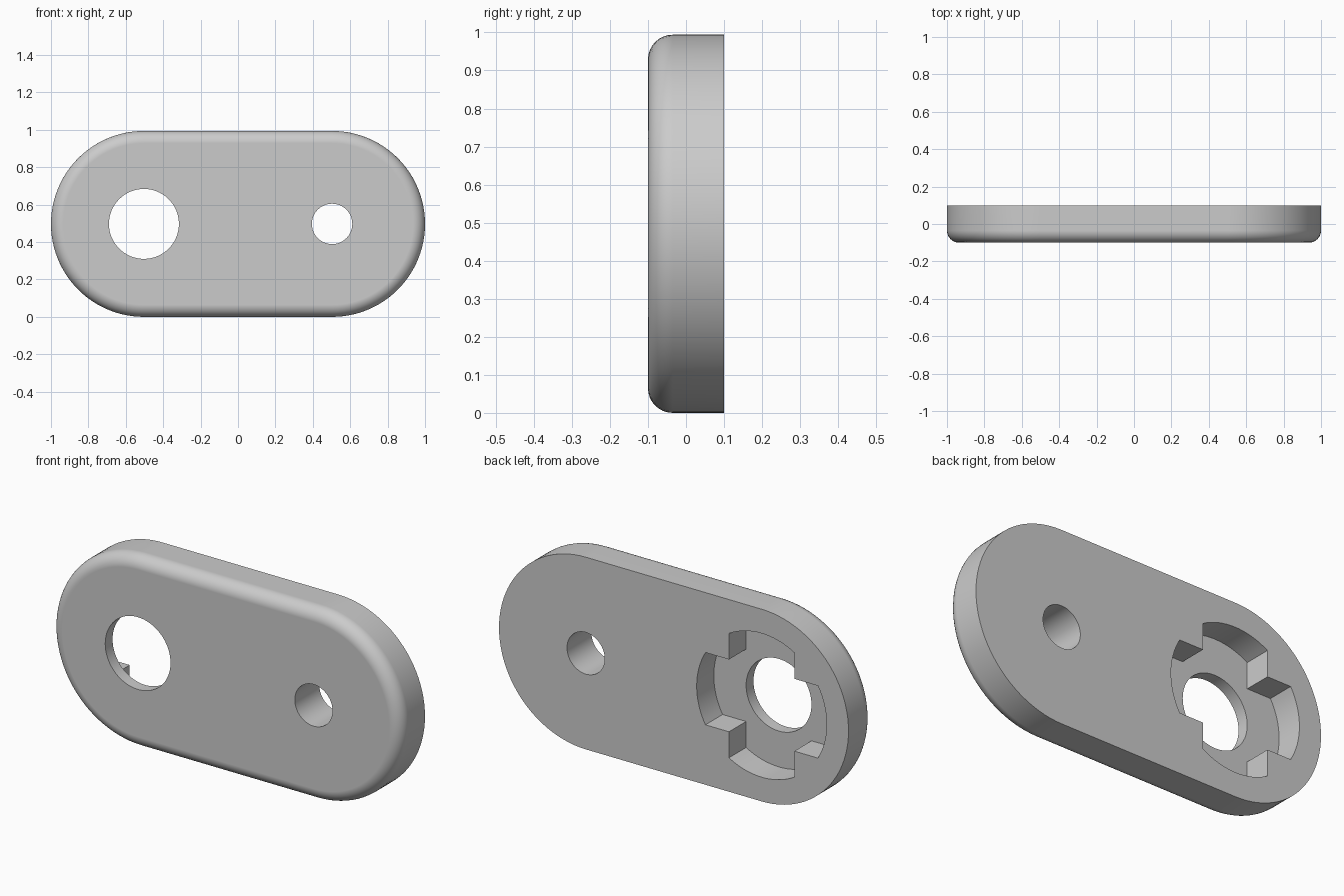
import bpy, bmesh
from math import sin, cos, pi, asin, sqrt

cube = bpy.data.objects.get("Cube")
if cube:
    bpy.data.objects.remove(cube, do_unlink=True)

END_R, SPACING, HALF_T = 0.497, 0.503, 0.1
FILLET = 0.065
SLOT, RECESS_R, FLOOR_Y = 0.187, 0.372, -0.04

grey = bpy.data.materials.new("plain grey")
grey.use_nodes = True
grey.diffuse_color = (0.6, 0.6, 0.6, 1)
grey.node_tree.nodes["Principled BSDF"].inputs["Base Color"].default_value = (0.6, 0.6, 0.6, 1)


def arc(cx, r, start, end, n):
    """Points on an arc around the plate's mid height, in x and z."""
    steps = [start + (end - start) * i / n for i in range(n + 1)]
    return [(cx + r * cos(a), END_R + r * sin(a)) for a in steps]


def loft(name, layers):
    """Closed solid through matching outlines, each given as (y, points)."""
    bm = bmesh.new()
    rings = [[bm.verts.new((x, y, z)) for x, z in pts] for y, pts in layers]
    bm.faces.new(rings[0])
    bm.faces.new(rings[-1][::-1])
    for low, high in zip(rings, rings[1:]):
        for i in range(len(low)):
            bm.faces.new((low[i - 1], low[i], high[i], high[i - 1]))
    bmesh.ops.recalc_face_normals(bm, faces=bm.faces)
    mesh = bpy.data.meshes.new(name)
    bm.to_mesh(mesh)
    bm.free()
    mesh.materials.append(grey)
    obj = bpy.data.objects.new(name, mesh)
    bpy.context.collection.objects.link(obj)
    return obj


def stadium(r):
    return arc(SPACING, r, -pi / 2, pi / 2, 48) + arc(-SPACING, r, pi / 2, 3 * pi / 2, 48)


def cross_outline():
    """Cross with rounded arm ends."""
    pts, a0 = [], asin(SLOT / RECESS_R)
    for k in range(4):
        turn = k * pi / 2
        pts += arc(-SPACING, RECESS_R, turn - a0, turn + a0, 16)
        pts += arc(-SPACING, SLOT * sqrt(2), turn + pi / 4, turn + pi / 4, 1)[:1]
    return pts


# Plate: rounded front rim, square back rim
layers = []
for i in range(9):
    a = i / 8 * pi / 2
    layers.append((-HALF_T + FILLET * (1 - sin(a)), stadium(END_R - FILLET * (1 - cos(a)))))
layers.reverse()
layers = layers[::1] + [(HALF_T, stadium(END_R))]
layers.sort(key=lambda layer: layer[0])
plate = loft("plate", layers)

# Two through holes and the cross-shaped recess in the back
cutters = [
    loft("large_hole_cutter", [(y, arc(-SPACING, 0.187, 0, 2 * pi, 64)[:-1]) for y in (-0.3, 0.3)]),
    loft("small_hole_cutter", [(y, arc(SPACING, 0.108, 0, 2 * pi, 64)[:-1]) for y in (-0.3, 0.3)]),
    loft("recess_cutter", [(y, cross_outline()) for y in (FLOOR_Y, 0.3)]),
]
bpy.ops.object.select_all(action="DESELECT")
plate.select_set(True)
bpy.context.view_layer.objects.active = plate
for cutter in cutters:
    cutter.hide_render = True
    cut = plate.modifiers.new(cutter.name, "BOOLEAN")
    cut.operation, cut.solver, cut.object = "DIFFERENCE", "EXACT", cutter
    bpy.ops.object.modifier_apply(modifier=cut.name)
    bpy.data.objects.remove(cutter, do_unlink=True)

# Smooth rims with flat faces kept flat
bpy.ops.object.shade_smooth_by_angle(angle=pi / 6)
weighted = plate.modifiers.new("flat_faces", "WEIGHTED_NORMAL")
weighted.keep_sharp = True
